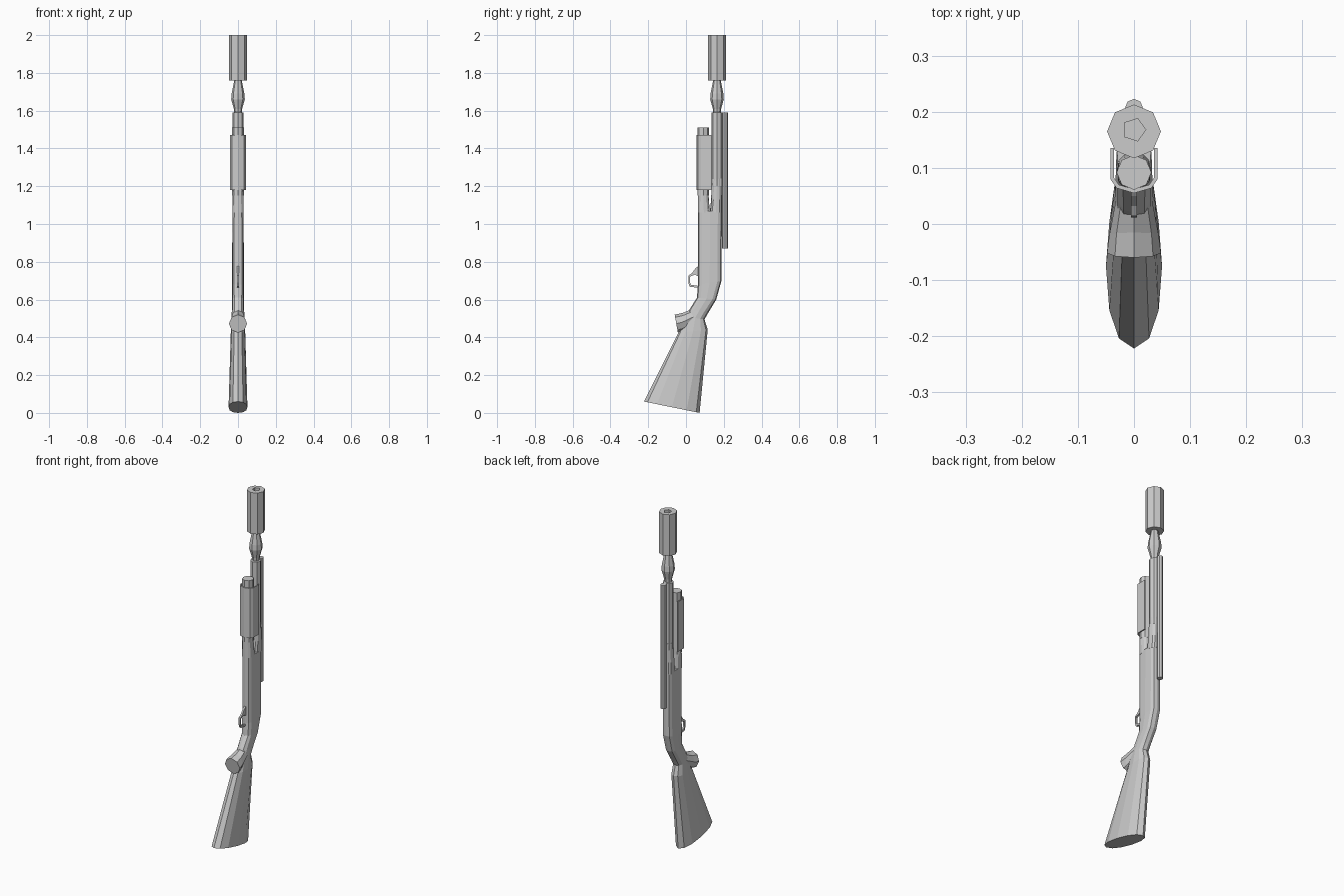
import bpy, bmesh, math
from mathutils import Vector

if "Cube" in bpy.data.objects:
    bpy.data.objects.remove(bpy.data.objects["Cube"])


def finish(name, bm):
    bmesh.ops.remove_doubles(bm, verts=bm.verts, dist=1e-5)
    bmesh.ops.recalc_face_normals(bm, faces=bm.faces)
    me = bpy.data.meshes.new(name)
    bm.to_mesh(me)
    bm.free()
    ob = bpy.data.objects.new(name, me)
    bpy.context.collection.objects.link(ob)
    return ob


def loft(name, rings, n=12):
    """Skin rings given as (front y,z), (back y,z), half width, squareness power."""
    bm = bmesh.new()
    loops = []
    for f, b, w, p in rings:
        f, b = Vector((0, *f)), Vector((0, *b))
        mid, half = (f + b) / 2, (b - f) / 2
        loop = []
        for i in range(n):
            a = 2 * math.pi * i / n
            c, s = math.cos(a), math.sin(a)
            c = math.copysign(abs(c) ** p, c) if abs(c) > 1e-6 else 0
            s = math.copysign(abs(s) ** p, s) if abs(s) > 1e-6 else 0
            loop.append(bm.verts.new(mid + half * s + Vector((w * c, 0, 0))))
        loops.append(loop)
    for a, b in zip(loops, loops[1:]):
        for i in range(n):
            j = (i + 1) % n
            bm.faces.new((a[i], a[j], b[j], b[i]))
    bm.faces.new(loops[0])
    bm.faces.new(loops[-1])
    return finish(name, bm)


def turned(name, y, profile, n=8):
    """Upright turned part from (z, radius) pairs."""
    return loft(name, [((y - r, z), (y + r, z), r, 1) for z, r in profile], n)


def extrude(name, pts, to3d, vec):
    bm = bmesh.new()
    face = bm.faces.new([bm.verts.new(to3d(*p)) for p in pts])
    ext = bmesh.ops.extrude_face_region(bm, geom=[face], use_keep_orig=True)
    verts = [v for v in ext["geom"] if isinstance(v, bmesh.types.BMVert)]
    bmesh.ops.translate(bm, verts=verts, vec=vec)
    return finish(name, bm)


# Shoulder stock, wrist and receiver body
loft("stock_and_receiver", [
    ((-0.222, 0.06), (0.072, 0.0), 0.050, 0.9),
    ((-0.04, 0.425), (0.115, 0.44), 0.038, 0.9),
    ((0.0, 0.51), (0.098, 0.495), 0.034, 0.9),
    ((0.02, 0.55), (0.115, 0.525), 0.033, 0.85),
    ((0.058, 0.61), (0.16, 0.60), 0.032, 0.7),
    ((0.063, 0.68), (0.188, 0.70), 0.031, 0.6),
    ((0.063, 1.07), (0.190, 1.07), 0.030, 0.6)])

# Rounded grip knob
loft("grip_knob", [
    ((-0.043, 0.425), (-0.060, 0.52), 0.048, 1),
    ((-0.025, 0.43), (-0.015, 0.53), 0.044, 1),
    ((0.07, 0.48), (0.06, 0.56), 0.028, 1)], 8)

# Upper end of the body, split into barrel side and tube side
loft("barrel_bed", [((0.126, 1.06), (0.190, 1.06), 0.030, 0.7),
                    ((0.133, 1.13), (0.190, 1.13), 0.030, 0.8),
                    ((0.136, 1.24), (0.192, 1.24), 0.028, 1)])
loft("tube_bed", [((0.063, 1.06), (0.126, 1.06), 0.030, 0.7),
                  ((0.063, 1.22), (0.115, 1.22), 0.028, 1)])

# Barrel with its flared tip
turned("barrel", 0.164, [(1.2, 0.029), (1.59, 0.029), (1.592, 0.02),
                         (1.61, 0.022), (1.66, 0.036), (1.69, 0.034),
                         (1.76, 0.02), (1.78, 0.02)])

# Muzzle cylinder with a five sided bore
muzzle = turned("muzzle_cylinder", 0.165, [(1.76, 0.048), (2.0, 0.048)])
bore = turned("bore_cutter", 0.168, [(1.85, 0.021), (2.05, 0.021)], 5)
bore.rotation_euler = (0, 0, 0)
bore.hide_render = True
bore.hide_set(True)
cut = muzzle.modifiers.new("bore", "BOOLEAN")
cut.operation = "DIFFERENCE"
cut.solver = "EXACT"
cut.object = bore

# Under-barrel tube and top rail tube
turned("lower_tube", 0.092, [(1.15, 0.031), (1.51, 0.031)])
turned("rail_tube", 0.207, [(0.87, 0.016), (1.59, 0.016)])

# U-shaped sliding fore-end
arc = [(0.042, 0.135), (0.042, 0.08), (0.031, 0.064), (0.0, 0.055)]
inner = [(0.036, 0.135), (0.036, 0.083), (0.027, 0.07), (0.0, 0.062)]
outline = (arc + [(-x, y) for x, y in arc[-2::-1]]
           + [(-x, y) for x, y in inner] + inner[-2::-1])
extrude("fore_end", outline, lambda x, y: (x, y, 1.18), (0, 0, 0.29))

# Thin trigger guard loop
guard = [(0.068, 0.78), (0.05, 0.765), (0.032, 0.74), (0.014, 0.728),
         (0.012, 0.69), (0.02, 0.668), (0.068, 0.662), (0.068, 0.672),
         (0.026, 0.678), (0.020, 0.695), (0.022, 0.722), (0.048, 0.732), (0.068, 0.72)]
extrude("trigger_guard", guard, lambda y, z: (-0.005, y, z), (0.01, 0, 0))
